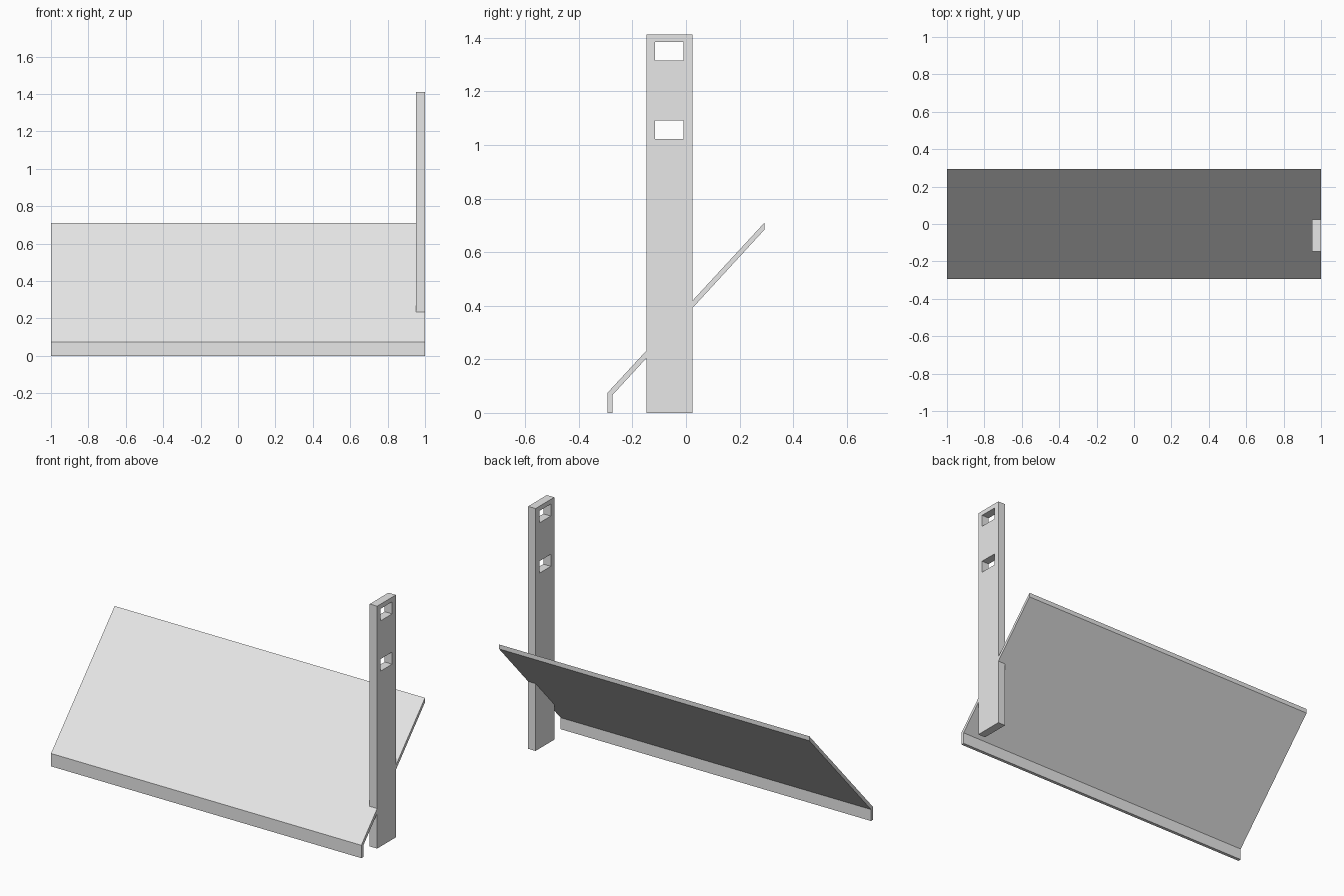
import bpy
import bmesh

cube = bpy.data.objects.get("Cube")
if cube:
    bpy.data.objects.remove(cube, do_unlink=True)

grey = bpy.data.materials.new("light grey")
grey.use_nodes = True
grey.diffuse_color = (0.8, 0.8, 0.8, 1)
grey.node_tree.nodes["Principled BSDF"].inputs["Base Color"].default_value = (0.8, 0.8, 0.8, 1)


def extrude_profile(name, profile, x0, x1):
    """Extrude a closed (y, z) outline along x."""
    bm = bmesh.new()
    face = bm.faces.new([bm.verts.new((x0, y, z)) for y, z in profile])
    out = bmesh.ops.extrude_face_region(bm, geom=[face])
    moved = [v for v in out["geom"] if isinstance(v, bmesh.types.BMVert)]
    bmesh.ops.translate(bm, verts=moved, vec=(x1 - x0, 0, 0))
    bmesh.ops.recalc_face_normals(bm, faces=bm.faces)
    mesh = bpy.data.meshes.new(name)
    bm.to_mesh(mesh)
    bm.free()
    mesh.materials.append(grey)
    obj = bpy.data.objects.new(name, mesh)
    bpy.context.collection.objects.link(obj)
    return obj


def rectangle(y0, y1, z0, z1):
    return [(y0, z0), (y1, z0), (y1, z1), (y0, z1)]


# Sloping panel with a folded-down front lip
extrude_profile("sloped_panel", [
    (-0.293, 0), (-0.274, 0), (-0.274, 0.067), (0.293, 0.684),
    (0.293, 0.71), (-0.293, 0.075)], -1, 1)

# Upright post at the left end
post = extrude_profile("post", rectangle(-0.147, 0.025, 0, 1.412), 0.952, 1)

# Two rectangular slots through the post
for i, bottom in enumerate((1.022, 1.315)):
    cutter = extrude_profile(f"slot_cutter_{i + 1}",
                             rectangle(-0.115, -0.01, bottom, bottom + 0.07), 0.9, 1.05)
    cutter.hide_render = True
    cutter.hide_set(True)
    slot = post.modifiers.new(f"slot_{i + 1}", 'BOOLEAN')
    slot.operation = 'DIFFERENCE'
    slot.solver = 'EXACT'
    slot.object = cutter
